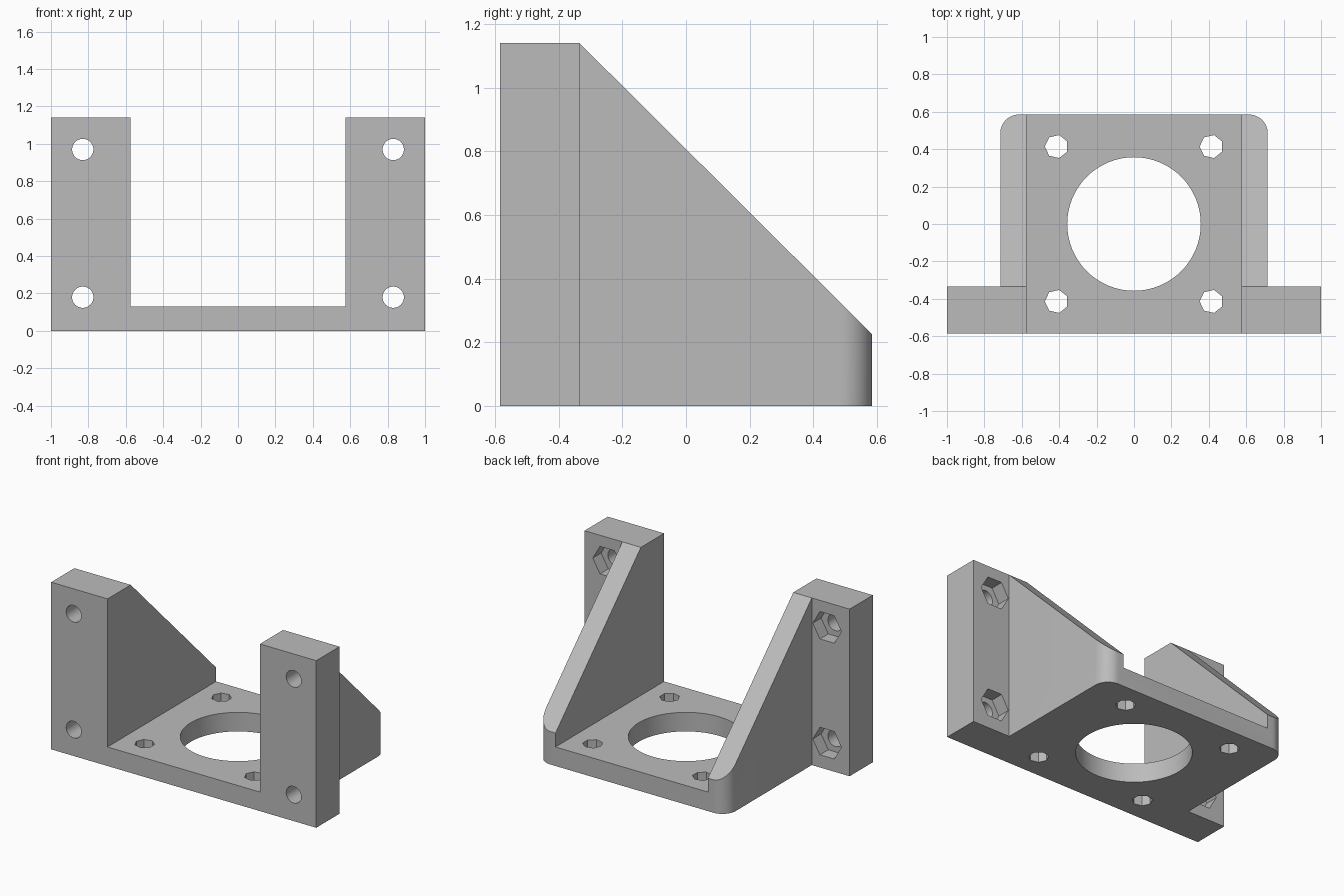
import bpy
import bmesh
from math import sin, cos, pi, radians
from mathutils import Vector

cube = bpy.data.objects.get("Cube")
if cube:
    bpy.data.objects.remove(cube, do_unlink=True)

# Main sizes
WIDTH, HEIGHT = 1.0, 1.14        # half width of flanges, full height
FRONT, FLANGE, BACK = -0.585, -0.335, 0.585
INNER, OUTER = 0.575, 0.715      # side wall faces
FLOOR, LIP, RADIUS = 0.13, 0.225, 0.1

grey = bpy.data.materials.new("grey plastic")
grey.use_nodes = True
colour = (0.5, 0.5, 0.5, 1)
grey.diffuse_color = colour
grey.node_tree.nodes["Principled BSDF"].inputs["Base Color"].default_value = colour


def prism(name, points, extrude):
    """Solid made by sweeping a flat outline along a vector."""
    bm = bmesh.new()
    face = bm.faces.new([bm.verts.new(p) for p in points])
    swept = bmesh.ops.extrude_face_region(bm, geom=[face], use_keep_orig=True)
    moved = [g for g in swept["geom"] if isinstance(g, bmesh.types.BMVert)]
    bmesh.ops.translate(bm, verts=moved, vec=Vector(extrude))
    bmesh.ops.recalc_face_normals(bm, faces=bm.faces)
    mesh = bpy.data.meshes.new(name)
    bm.to_mesh(mesh)
    bm.free()
    mesh.materials.append(grey)
    obj = bpy.data.objects.new(name, mesh)
    bpy.context.collection.objects.link(obj)
    return obj


def ring(sides, radius, start=0.0):
    return [(radius * cos(start + 2 * pi * i / sides),
             radius * sin(start + 2 * pi * i / sides)) for i in range(sides)]


def cut(target, cutter):
    cutter.hide_render = True
    mod = target.modifiers.new("cut", "BOOLEAN")
    mod.operation, mod.solver, mod.object = "DIFFERENCE", "EXACT", cutter
    bpy.context.view_layer.objects.active = target
    bpy.ops.object.modifier_apply(modifier=mod.name)
    bpy.data.objects.remove(cutter, do_unlink=True)


# Bracket blank: footprint with front flanges and rounded back corners
half = [(WIDTH, FRONT), (WIDTH, FLANGE), (OUTER, FLANGE)]
for i in range(13):
    a = pi / 2 * i / 12
    half.append((OUTER - RADIUS + RADIUS * cos(a), BACK - RADIUS + RADIUS * sin(a)))
outline = half + [(-x, y) for x, y in reversed(half)]
bracket = prism("mounting_bracket", [(x, y, 0) for x, y in outline], (0, 0, HEIGHT))

# Open channel between the side walls
cut(bracket, prism("channel_cutter",
                   [(-INNER, -1, FLOOR), (INNER, -1, FLOOR), (INNER, -1, 2), (-INNER, -1, 2)],
                   (0, 2, 0)))

# Sloping tops of the side walls
slope = (LIP - HEIGHT) / (BACK - FLANGE)
ends = [(y, HEIGHT + slope * (y - FLANGE)) for y in (FLANGE - 0.1, BACK + 0.1)]
cut(bracket, prism("slope_cutter",
                   [(-2, y, z) for y, z in ends + [(BACK + 0.1, 2), (FLANGE - 0.1, 2)]],
                   (4, 0, 0)))

# Large round opening in the base plate
cut(bracket, prism("opening_cutter", [(x, y, -1) for x, y in ring(64, 0.357)], (0, 0, 2)))

for sx in (-1, 1):
    # Seven-sided screw holes in the base plate
    for sy in (-1, 1):
        cut(bracket, prism("base_hole_cutter",
                           [(x + sx * 0.414, y + sy * 0.414, -0.1)
                            for x, y in ring(7, 0.063, pi)], (0, 0, 0.3)))
    # Flange screw holes with hexagonal nut pockets behind
    for z0 in (0.18, 0.97):
        cut(bracket, prism("flange_hole_cutter",
                           [(x + sx * 0.83, -1, z + z0) for x, z in ring(32, 0.057)],
                           (0, 1, 0)))
        cut(bracket, prism("nut_pocket_cutter",
                           [(x + sx * 0.83, FLANGE - 0.09, z + z0) for x, z in ring(6, 0.108)],
                           (0, 0.3, 0)))

# Smooth the curved surfaces, keep the edges sharp
bpy.ops.object.select_all(action="DESELECT")
bracket.select_set(True)
bpy.context.view_layer.objects.active = bracket
bpy.ops.object.shade_smooth_by_angle(angle=radians(25))
